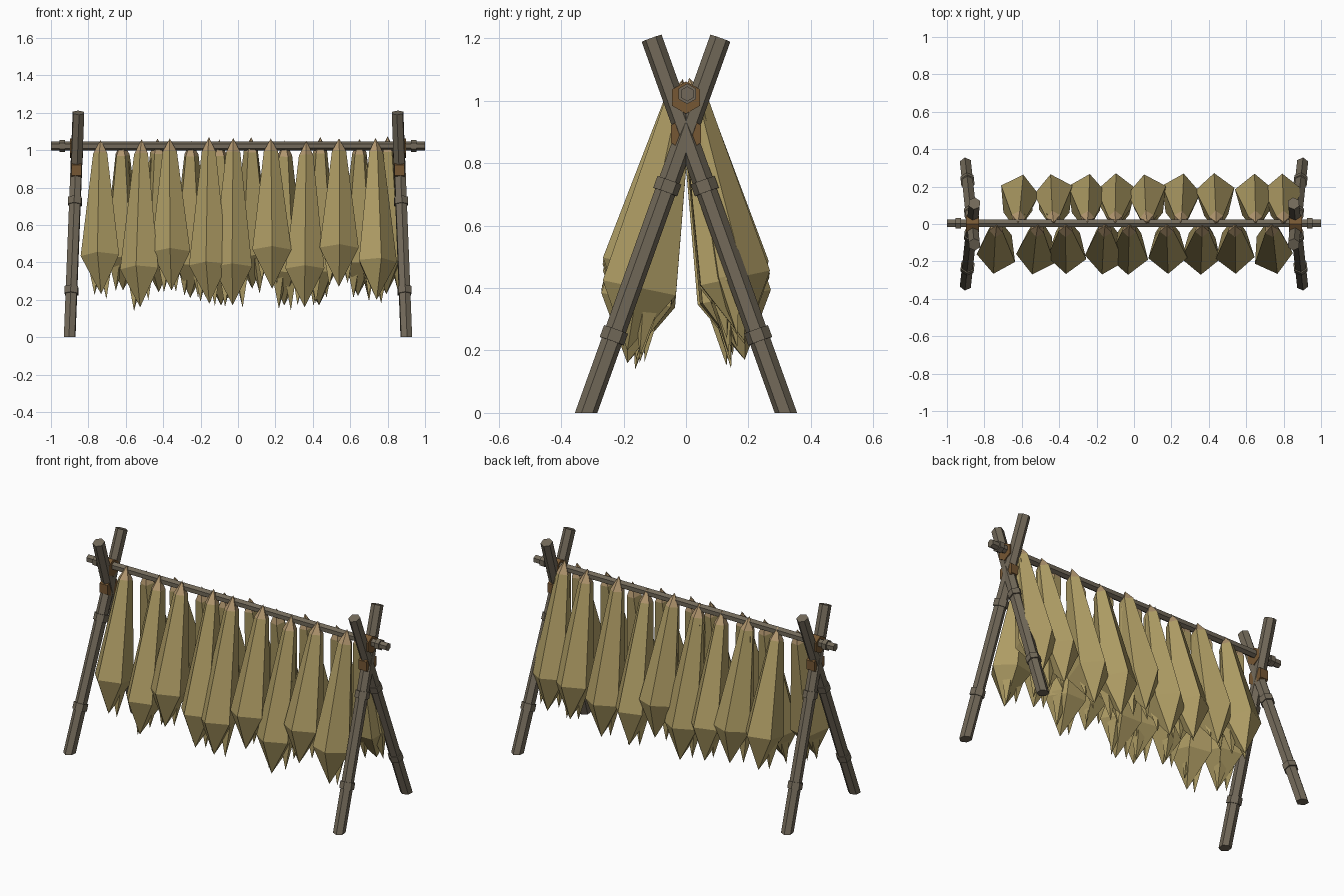
import bpy, bmesh, math, random
from mathutils import Vector

if "Cube" in bpy.data.objects:
    bpy.data.objects.remove(bpy.data.objects["Cube"])

random.seed(7)


def material(name, rgb):
    m = bpy.data.materials.new(name)
    m.diffuse_color = (*rgb, 1)
    m.use_nodes = True
    m.node_tree.nodes["Principled BSDF"].inputs["Base Color"].default_value = m.diffuse_color
    return m


WOOD = material("grey_brown_wood", (0.168, 0.141, 0.1))
ROPE = material("brown_rope", (0.18, 0.095, 0.033))
LEAF = material("dry_leaf", (0.43, 0.338, 0.13))
STEM = material("leaf_stem", (0.45, 0.31, 0.16))


def finish(name, bm, mats):
    bmesh.ops.recalc_face_normals(bm, faces=bm.faces)
    me = bpy.data.meshes.new(name)
    bm.to_mesh(me)
    bm.free()
    for m in mats:
        me.materials.append(m)
    ob = bpy.data.objects.new(name, me)
    bpy.context.collection.objects.link(ob)
    return ob


def rod(bm, a, b, r1, r2=None, sides=6):
    """Straight faceted rod from a to b."""
    a, b = Vector(a), Vector(b)
    d = b - a
    out = bmesh.ops.create_cone(bm, cap_ends=True, segments=sides, radius1=r1,
                                radius2=r1 if r2 is None else r2, depth=d.length)
    mat = d.to_track_quat('Z', 'Y').to_matrix().to_4x4()
    mat.translation = (a + b) / 2
    bmesh.ops.transform(bm, matrix=mat, verts=out["verts"])
    return out["verts"]


# crossed legs with knots; feet cut flat at the ground
for sx, side in ((-1, "left"), (1, "right")):
    for sy, end in ((-1, "front"), (1, "back")):
        bm = bmesh.new()
        foot = Vector((sx * 0.90, sy * 0.32, 0))
        top = Vector((sx * 0.853, -sy * 0.11, 1.2))
        for v in rod(bm, foot, top, 0.034):
            if v.co.z < 0.1:
                v.co += (top - foot) * (-v.co.z / 1.2)
        for t in (0.207, 0.605):
            c, d = foot.lerp(top, t), (top - foot).normalized() * 0.02
            rod(bm, c - d, c + d, 0.041)
        finish(f"{end}_{side}_leg", bm, [WOOD])

    # rope lashings at the crossing and around the pole
    bm = bmesh.new()
    rod(bm, (sx * 0.837, 0, 0.893), (sx * 0.890, 0, 0.893), 0.056)
    rod(bm, (sx * 0.83, 0, 1.01), (sx * 0.898, 0, 1.01), 0.052)
    finish(f"{side}_lashing", bm, [ROPE])

# cross pole with end knots
bm = bmesh.new()
rod(bm, (-1, 0.004, 1.022), (1, 0.004, 1.022), 0.024)
for x in (-0.94, 0.94):
    rod(bm, (x - 0.014, 0.004, 1.022), (x + 0.014, 0.004, 1.022), 0.033)
finish("cross_pole", bm, [WOOD])


def leaf(bm, apex, tip, shoulder, r_top, r_low, angles, slim=1.0):
    """Tapered hanging leaf: apex, narrow ring, wide ring, pointed tip."""
    apex, tip = Vector(apex), Vector(tip)
    d = tip - apex
    across = Vector((1, 0, 0))
    out = across.cross(d).normalized()
    rings = []
    for t, r in ((0.09, r_top), (shoulder, r_low)):
        rings.append([bm.verts.new(apex + d * t + across * (r * slim * math.cos(a))
                                   + out * (r * math.sin(a))) for a in angles])
    va, vt = bm.verts.new(apex), bm.verts.new(tip)
    for i in range(len(angles)):
        j = (i + 1) % len(angles)
        bm.faces.new((va, rings[0][i], rings[0][j])).material_index = 1
        bm.faces.new((rings[0][i], rings[1][i], rings[1][j], rings[0][j]))
        bm.faces.new((rings[1][i], vt, rings[1][j]))


# hanging bundles: x position and height of the widest part
rows = {
    "front": (-1, [(-.735, .43), (-.515, .36), (-.365, .45), (-.155, .38), (-.025, .37),
                   (.175, .46), (.365, .36), (.54, .47), (.735, .40)]),
    "back": (1, [(-.62, .45), (-.43, .44), (-.25, .41), (-.10, .37), (.07, .46),
                 (.25, .37), (.44, .37), (.65, .42), (.80, .43)]),
}
for row, (s, bundles) in rows.items():
    for n, (x, zs) in enumerate(bundles):
        bm = bmesh.new()
        top = 1.055 + random.uniform(-0.01, 0.02)
        tip_z = zs - 0.2
        length = top - tip_z
        # one ridge points outward, the rest follow round the bundle
        lean = random.uniform(-0.25, 0.25)
        angles = [s * math.pi / 2 + lean + i * math.tau / 5 for i in range(5)]
        leaf(bm, (x, s * 0.01, top), (x + random.uniform(-.01, .01), s * 0.188, tip_z),
             (top - zs) / length, 0.046, 0.126, angles, 0.87)
        # thin inner leaves poking out below
        for k in (-1, 1):
            dx = k * random.uniform(.03, .055)
            quad = [lean + k + i * math.tau / 4 for i in range(4)]
            leaf(bm, (x + dx * .3, s * 0.025, top - 0.04),
                 (x + dx, s * random.uniform(.13, .17), tip_z + random.uniform(-.03, .04)),
                 0.76, 0.025, 0.05, quad)
        finish(f"{row}_leaf_bundle_{n + 1}", bm, [LEAF, STEM])
